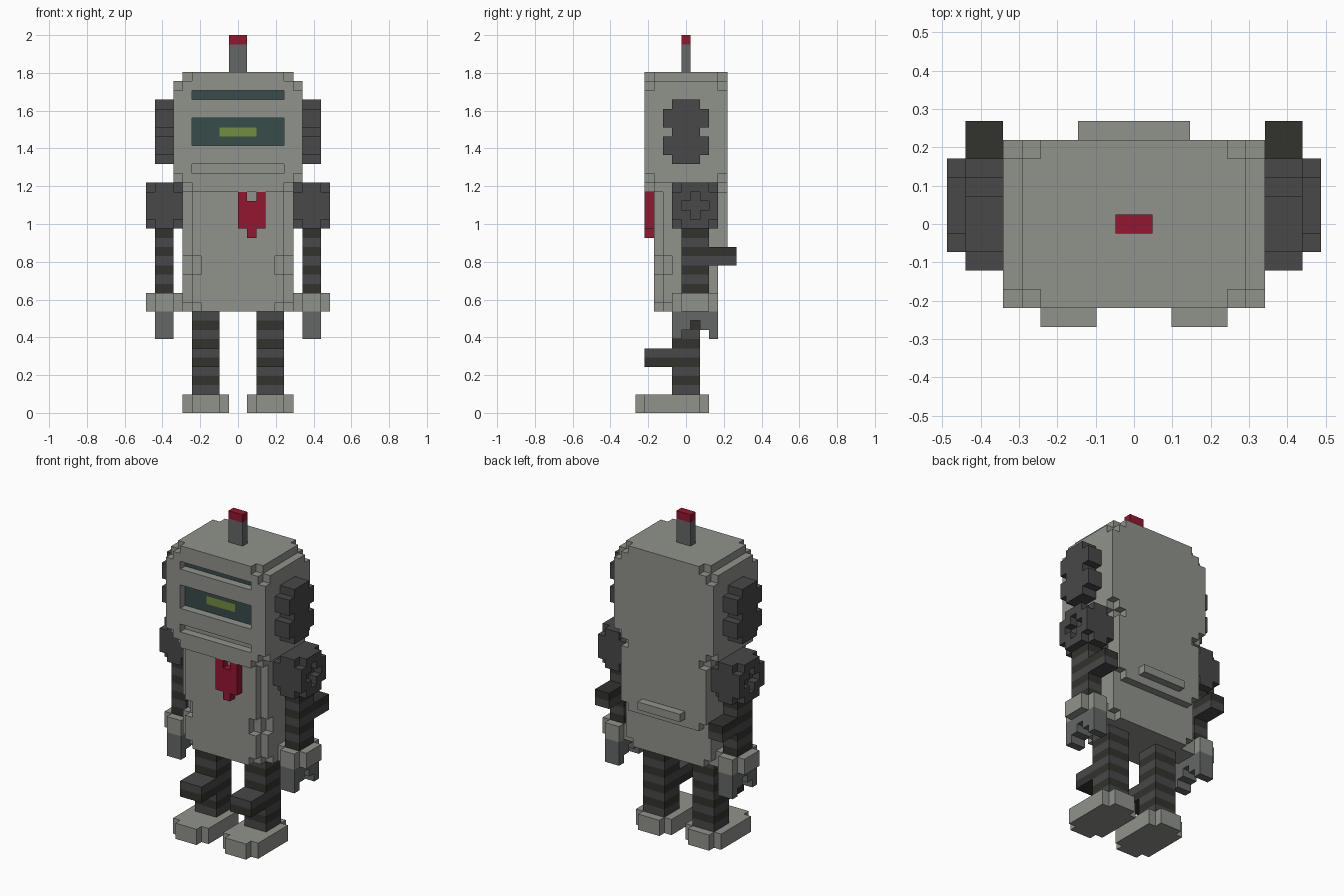
import bpy, bmesh
from itertools import product

if "Cube" in bpy.data.objects:
    bpy.data.objects.remove(bpy.data.objects["Cube"])

V = 2 / 41  # block size; grid: x centred, y 0 (front) to 11, z 0 to 41


def material(name, r, g, b):
    m = bpy.data.materials.new(name)
    m.diffuse_color = (r, g, b, 1)
    m.use_nodes = True
    m.node_tree.nodes["Principled BSDF"].inputs["Base Color"].default_value = m.diffuse_color
    return m


SHELL = material("shell_grey", 0.28, 0.29, 0.26)
STEEL = material("steel", 0.13, 0.135, 0.135)
DARK = material("dark_grey", 0.065, 0.065, 0.065)
BLACK = material("rubber_black", 0.032, 0.032, 0.027)
RED = material("red", 0.3, 0.008, 0.03)
GLASS = material("dark_glass", 0.038, 0.072, 0.068)
GREEN = material("display_green", 0.17, 0.27, 0.05)


def box(x0, x1, y0, y1, z0, z1):
    return set(product(range(x0, x1), range(y0, y1), range(z0, z1)))


def flip(cells):
    return {(-1 - x, y, z) for x, y, z in cells}


def both(cells):
    return cells | flip(cells)


def clipped(x0, x1, y0, y1, z0, z1):
    """Box without its eight corner blocks."""
    return box(x0, x1, y0, y1, z0, z1) - set(
        product((x0, x1 - 1), (y0, y1 - 1), (z0, z1 - 1)))


def build(name, cells, mat):
    """Skin a set of blocks with outer faces and merge the flat areas."""
    bm = bmesh.new()
    verts = {}

    def vert(p):
        if p not in verts:
            verts[p] = bm.verts.new((p[0] * V, (p[1] - 5.5) * V, p[2] * V))
        return verts[p]

    for c in sorted(cells):
        for a, s in product(range(3), (0, 1)):
            n = list(c)
            n[a] += 2 * s - 1
            if tuple(n) in cells:
                continue
            ring = []
            for u, w in ((0, 0), (1, 0), (1, 1), (0, 1)):
                p = list(c)
                p[a] += s
                p[(a + 1) % 3] += u
                p[(a + 2) % 3] += w
                ring.append(vert(tuple(p)))
            bm.faces.new(ring if s else ring[::-1])
    bmesh.ops.dissolve_limit(bm, angle_limit=0.02, verts=bm.verts[:], edges=bm.edges[:])
    me = bpy.data.meshes.new(name)
    bm.to_mesh(me)
    bm.free()
    me.materials.append(mat)
    bpy.context.collection.objects.link(bpy.data.objects.new(name, me))


def pair(name, cells, mat):
    build("right_" + name, cells, mat)
    build("left_" + name, flip(cells), mat)


def banded(name, cells):
    """Alternate black and grey rings."""
    pair(name + "_black_rings", {c for c in cells if c[2] % 2}, BLACK)
    pair(name + "_grey_rings", {c for c in cells if c[2] % 2 == 0}, DARK)


# Head with stepped rim and sunken face slots
visor = box(-5, 5, 2, 3, 29, 32)
display = box(-2, 2, 2, 3, 30, 31)
brow = box(-5, 5, 2, 3, 34, 35)
head = clipped(-7, 7, 1, 10, 25, 36)
head |= clipped(-6, 6, 1, 10, 24, 37)
head -= box(-5, 5, 1, 3, 29, 32) | box(-5, 5, 1, 3, 34, 35)
head -= box(-5, 5, 1, 2, 26, 27)
build("head", head, SHELL)
build("visor", visor - display, GLASS)
build("visor_display", display, GREEN)
build("brow_slot", brow, GLASS)

# Torso with notched front edges and a raised back
torso = box(-6, 6, 2, 9, 11, 24) | box(-6, 6, 9, 10, 16, 24)
torso -= both(box(5, 6, 2, 3, 11, 24))
for z0, z1 in ((11, 12), (15, 17)):
    torso -= both(box(4, 6, 2, 3, z0, z1) | box(5, 6, 2, 4, z0, z1))
torso -= both(box(5, 6, 8, 9, 11, 12) | box(5, 6, 9, 10, 16, 17))
build("torso", torso, SHELL)
build("back_strip", box(-3, 3, 10, 11, 17, 18), SHELL)

# Chest badge
badge = box(0, 3, 1, 2, 20, 24) | box(1, 2, 1, 2, 19, 20)
build("chest_badge", badge - box(1, 2, 1, 2, 23, 24), RED)

# Antenna
build("antenna_stem", box(-1, 1, 5, 6, 37, 40), STEEL)
build("antenna_tip", box(-1, 1, 5, 6, 40, 41), RED)

# Ears
ear = box(7, 9, 4, 7, 27, 34) | box(7, 9, 3, 8, 28, 33)
ear -= box(7, 9, 3, 4, 30, 31) | box(7, 9, 7, 8, 30, 31)
pair("ear", ear, DARK)

# Shoulders, with a small cross sunk in the outer face
shoulder = clipped(6, 10, 4, 9, 20, 25)
shoulder -= box(9, 10, 5, 8, 22, 23) | box(9, 10, 6, 7, 21, 24)
pair("shoulder", shoulder, DARK)

# Arms with elbows, cuffs and claws
banded("arm", box(7, 9, 5, 8, 13, 20) | box(7, 9, 8, 11, 16, 18))
pair("cuff", box(7, 9, 4, 9, 11, 13) | box(6, 10, 5, 8, 11, 13), SHELL)
claw = set()
for y in range(4, 9):
    claw |= box(7, 9, y, y + 1, 10 - abs(y - 6), 11)
pair("claw", claw, STEEL)

# Legs with knees, and feet
banded("leg", box(2, 5, 4, 7, 2, 11) | box(2, 5, 1, 4, 5, 7))
pair("foot", box(1, 6, 1, 7, 0, 2) | box(2, 5, 0, 8, 0, 2), SHELL)
